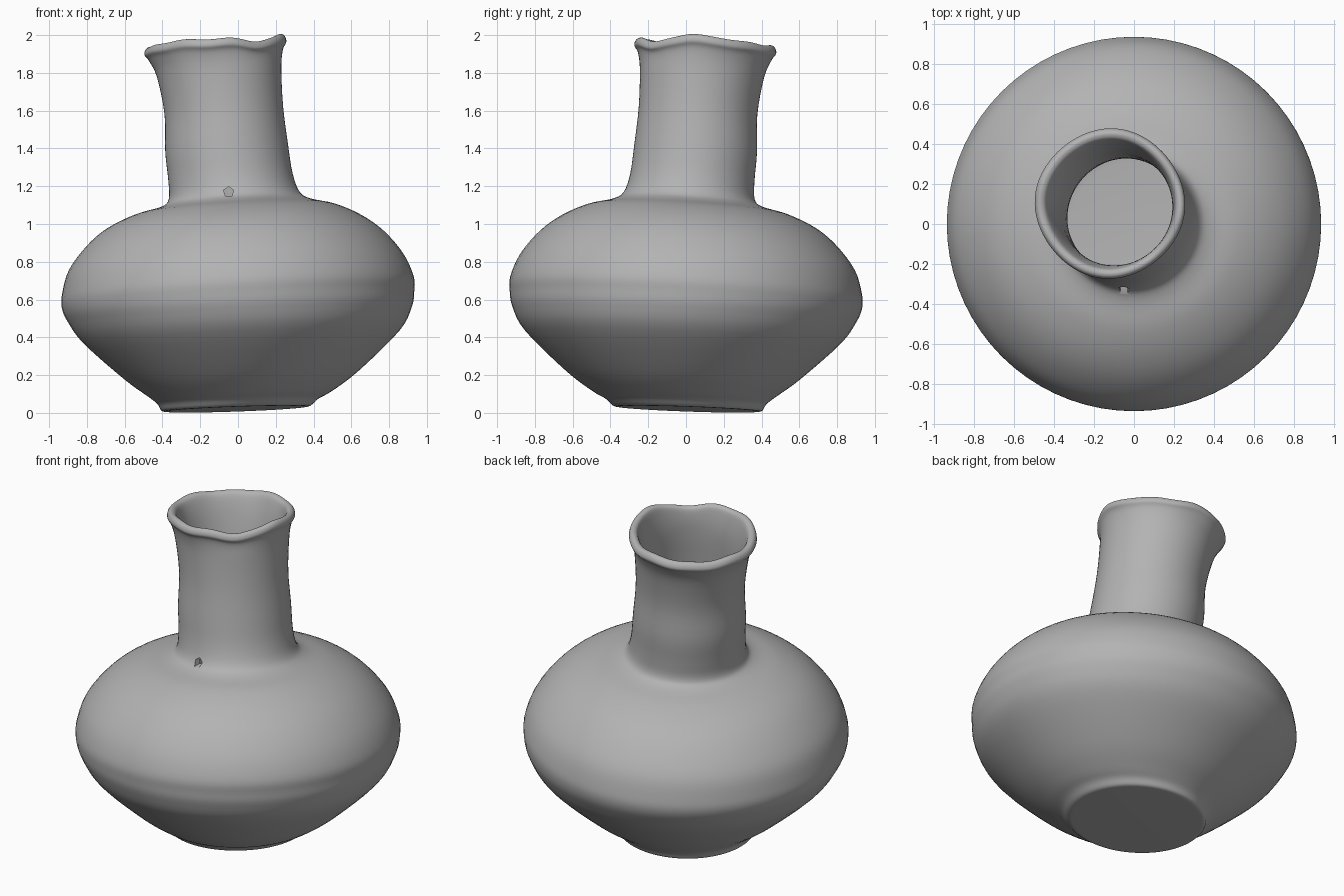
import bpy
import bmesh
import math
from mathutils import Vector

default_cube = bpy.data.objects.get("Cube")
if default_cube:
    bpy.data.objects.remove(default_cube, do_unlink=True)

SEGMENTS = 72
STEPS = 4

# Each ring: height, radius, sideways lean of its centre
outer_wall = [
    (.02, .36, .01), (.025, .395, .01), (.06, .425, 0), (.1, .485, -.015),
    (.2, .62, -.02), (.4, .835, -.02), (.52, .91, -.01), (.6, .933, 0),
    (.68, .93, 0), (.8, .885, .01), (.92, .79, .015), (1.01, .675, .02),
    (1.075, .535, .015), (1.11, .4, .01), (1.15, .347, .02), (1.25, .329, .04),
    (1.4, .325, .06), (1.6, .314, .075), (1.8, .329, .1), (1.89, .352, .117),
]
rim = [(1.925, .372, .12), (1.955, .362, .12), (1.96, .338, .12), (1.93, .316, .115)]
inner_wall = [
    (1.8, .292, .1), (1.6, .285, .075), (1.2, .298, .035), (1.08, .36, .015),
    (.98, .62, .015), (.8, .82, .01), (.6, .87, 0), (.4, .77, -.02),
    (.2, .55, -.02), (.1, .4, 0), (.08, .3, .01),
]


def smooth_path(points):
    """Catmull-Rom interpolation through the ring settings."""
    pts = [Vector(p) for p in points]
    pts = [pts[0]] + pts + [pts[-1]]
    path = []
    for a, b, c, d in zip(pts, pts[1:], pts[2:], pts[3:]):
        for i in range(STEPS):
            t = i / STEPS
            path.append(b + (c - a) * (t / 2)
                        + (a * 2 - b * 5 + c * 4 - d) * (t * t / 2)
                        + (b * 3 - a - c * 3 + d) * (t ** 3 / 2))
    return path + [pts[-1]]


def bump(angle, centre, width):
    """Soft bump around the rim, angles in degrees."""
    gap = (math.degrees(angle) - centre + 180) % 360 - 180
    return math.exp(-(gap / width) ** 2)


def rim_wave(angle):
    """Hand-made unevenness of the lip."""
    return (.022 * bump(angle, -12, 14) - .032 * bump(angle, -50, 20)
            + .004 * math.sin(5 * angle) + .003 * math.sin(9 * angle + 1))


def ring_points(height, radius, lean):
    tilt = .035 + .018 * height
    near_rim = max(0, min(1, (height - 1.8) / .13))
    for i in range(SEGMENTS):
        a = math.tau * i / SEGMENTS
        r = radius * (1 + .012 * near_rim * math.sin(4 * a + 2))
        x, y = r * math.cos(a), r * math.sin(a)
        z = height + tilt * (x - y) + near_rim * rim_wave(a)
        yield x - lean, y + lean * .85, max(z, 0)


def make_vase(material):
    bm = bmesh.new()
    rings = [[bm.verts.new(p) for p in ring_points(*s)]
             for s in smooth_path(outer_wall + rim + inner_wall)]
    for low, high in zip(rings, rings[1:]):
        for i in range(SEGMENTS):
            j = (i + 1) % SEGMENTS
            bm.faces.new((low[i], low[j], high[j], high[i]))
    # Underside and inside floor
    bm.faces.new(rings[0][::-1])
    bm.faces.new(rings[-1])
    bmesh.ops.recalc_face_normals(bm, faces=bm.faces)
    mesh = bpy.data.meshes.new("vase")
    bm.to_mesh(mesh)
    bm.free()
    mesh.materials.append(material)
    vase = bpy.data.objects.new("vase", mesh)
    bpy.context.collection.objects.link(vase)
    return vase


# Grey fired clay
clay = bpy.data.materials.new("grey_clay")
clay.use_nodes = True
clay.diffuse_color = (.45, .45, .45, 1)
shader = clay.node_tree.nodes["Principled BSDF"]
shader.inputs["Base Color"].default_value = clay.diffuse_color
shader.inputs["Roughness"].default_value = .8

vase = make_vase(clay)

# Small chipped hole at the foot of the neck
bpy.ops.mesh.primitive_cylinder_add(vertices=5, radius=.028, depth=.2,
                                    location=(-.05, -.33, 1.17),
                                    rotation=(math.pi / 2, 0, 0))
cutter = bpy.context.object
cutter.name = "hole_cutter"
cutter.hide_render = True
cut = vase.modifiers.new("neck_hole", "BOOLEAN")
cut.operation = "DIFFERENCE"
cut.solver = "EXACT"
cut.object = cutter

bpy.ops.object.select_all(action="DESELECT")
vase.select_set(True)
bpy.context.view_layer.objects.active = vase
bpy.ops.object.modifier_apply(modifier=cut.name)
bpy.data.objects.remove(cutter, do_unlink=True)
bpy.ops.object.shade_smooth_by_angle(angle=math.radians(50))
